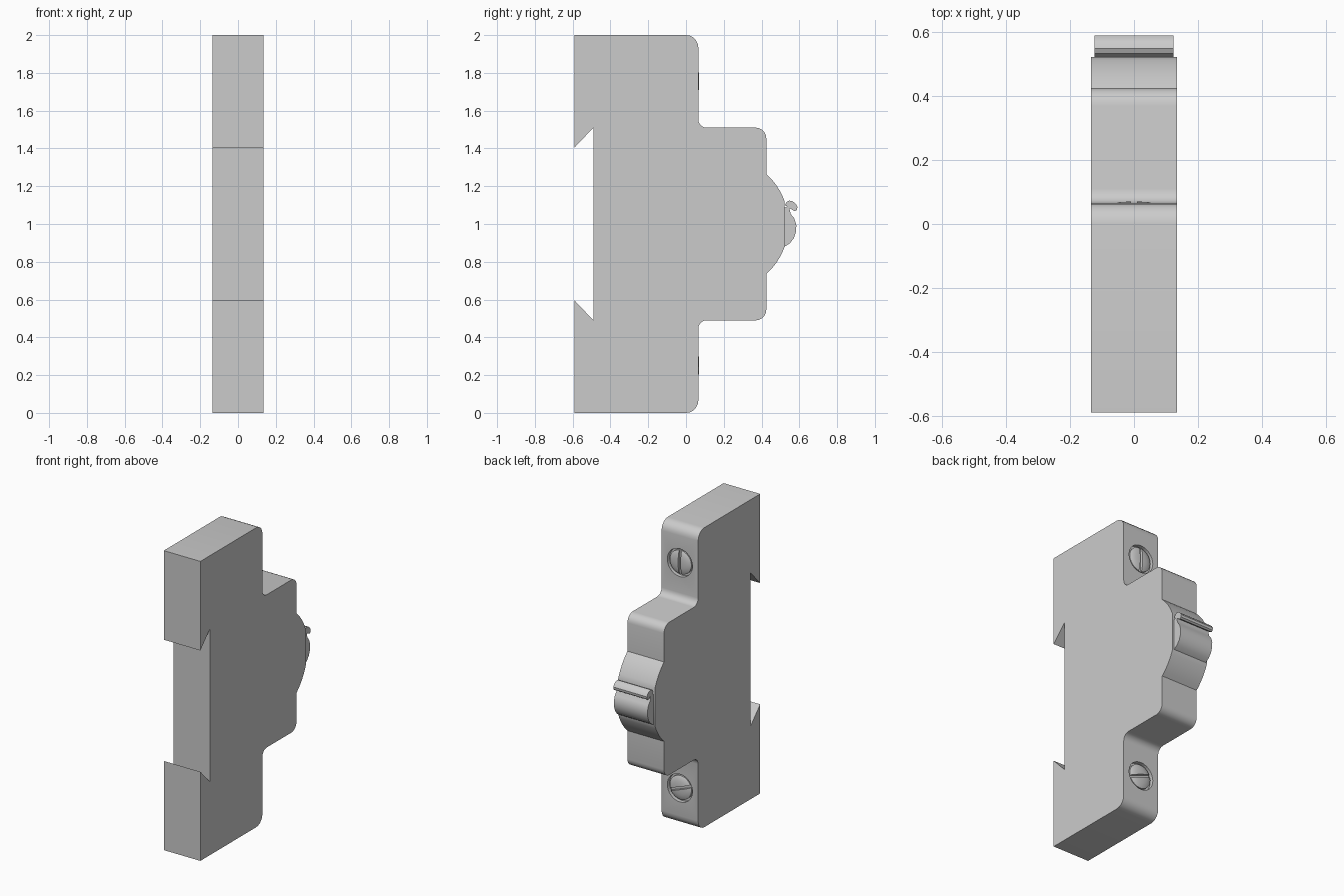
import bpy, bmesh
from math import sin, cos, radians, pi
from mathutils import Matrix

if "Cube" in bpy.data.objects:
    bpy.data.objects.remove(bpy.data.objects["Cube"])


def arc(cy, cz, r, a0, a1, n=5):
    return [(cy + r * cos(radians(a0 + (a1 - a0) * i / n)),
             cz + r * sin(radians(a0 + (a1 - a0) * i / n))) for i in range(n + 1)]


def finish(name, bm):
    bmesh.ops.recalc_face_normals(bm, faces=bm.faces)
    me = bpy.data.meshes.new(name)
    bm.to_mesh(me)
    bm.free()
    ob = bpy.data.objects.new(name, me)
    bpy.context.collection.objects.link(ob)
    return ob


def smooth(ob):
    bpy.ops.object.select_all(action='DESELECT')
    bpy.context.view_layer.objects.active = ob
    ob.select_set(True)
    bpy.ops.object.shade_smooth_by_angle(angle=radians(32))


def extrude(name, pts, half):
    # extrude a (y, z) outline across x
    bm = bmesh.new()
    face = bm.faces.new([bm.verts.new((-half, y, z)) for y, z in pts])
    new = bmesh.ops.extrude_face_region(bm, geom=[face])['geom']
    bmesh.ops.translate(bm, vec=(2 * half, 0, 0),
                        verts=[v for v in new if isinstance(v, bmesh.types.BMVert)])
    return finish(name, bm)


def lathe(name, prof, z, n=32):
    # stack rings of (radius, y) around the y axis at height z
    bm = bmesh.new()
    rings = [[bm.verts.new((r * cos(2 * pi * i / n), y, z + r * sin(2 * pi * i / n)))
              for i in range(n)] for r, y in prof]
    for a, b in zip(rings, rings[1:]):
        for i in range(n):
            j = (i + 1) % n
            bm.faces.new((a[i], a[j], b[j], b[i]))
    bm.faces.new(rings[0])
    bm.faces.new(rings[-1])
    return finish(name, bm)


def cut(ob, cutter):
    m = ob.modifiers.new("cut", 'BOOLEAN')
    m.operation = 'DIFFERENCE'
    m.solver = 'EXACT'
    m.object = cutter
    cutter.hide_render = True
    cutter.hide_set(True)


# Housing: lower half of the outline, mirrored about z = 1
half = [(-0.49, 0.49), (-0.59, 0.595), (-0.59, 0)]
half += arc(0.0, 0.065, 0.065, -90, 0)
half += arc(0.11, 0.445, 0.045, 180, 90)
half += arc(0.37, 0.545, 0.055, -90, 0)
half += arc(0.186, 1.0, 0.357, -48, -19.6, 6)
outline = half + [(y, 2 - z) for y, z in reversed(half)]
housing = extrude("housing", outline, 0.135)

# Switch toggle and its thumb lip
toggle = extrude("toggle", [(0.50, 0.88), (0.522, 0.88), (0.55, 0.898), (0.571, 0.925),
                            (0.583, 0.96), (0.584, 0.995), (0.573, 1.03), (0.555, 1.052),
                            (0.549, 1.075), (0.55, 1.095), (0.54, 1.1),
                            (0.53, 1.09), (0.50, 1.075)], 0.124)
lip = extrude("toggle_lip", [(0.524, 1.1), (0.545, 1.087), (0.565, 1.073), (0.578, 1.068),
                             (0.588, 1.076), (0.59, 1.092), (0.58, 1.108), (0.565, 1.12),
                             (0.548, 1.124), (0.533, 1.117)], 0.124)

# Terminal screws: recess, domed head and slot
for tag, z, turn in (("lower", 0.25, 20), ("upper", 1.755, 90)):
    cut(housing, lathe(tag + "_recess_cutter", [(0.093, 0.04), (0.093, 0.12)], z))
    screw = lathe(tag + "_screw", [(0.08, 0.03), (0.08, 0.057), (0.068, 0.063),
                                   (0.045, 0.068), (0.02, 0.07)], z)
    bm = bmesh.new()
    bmesh.ops.create_cube(bm, size=1, matrix=Matrix.Translation((0, 0.085, z))
                          @ Matrix.Rotation(radians(turn), 4, 'Y')
                          @ Matrix.Diagonal((0.2, 0.07, 0.018, 1)))
    cut(screw, finish(tag + "_slot_cutter", bm))
    smooth(screw)

for part in (housing, toggle, lip):
    smooth(part)
